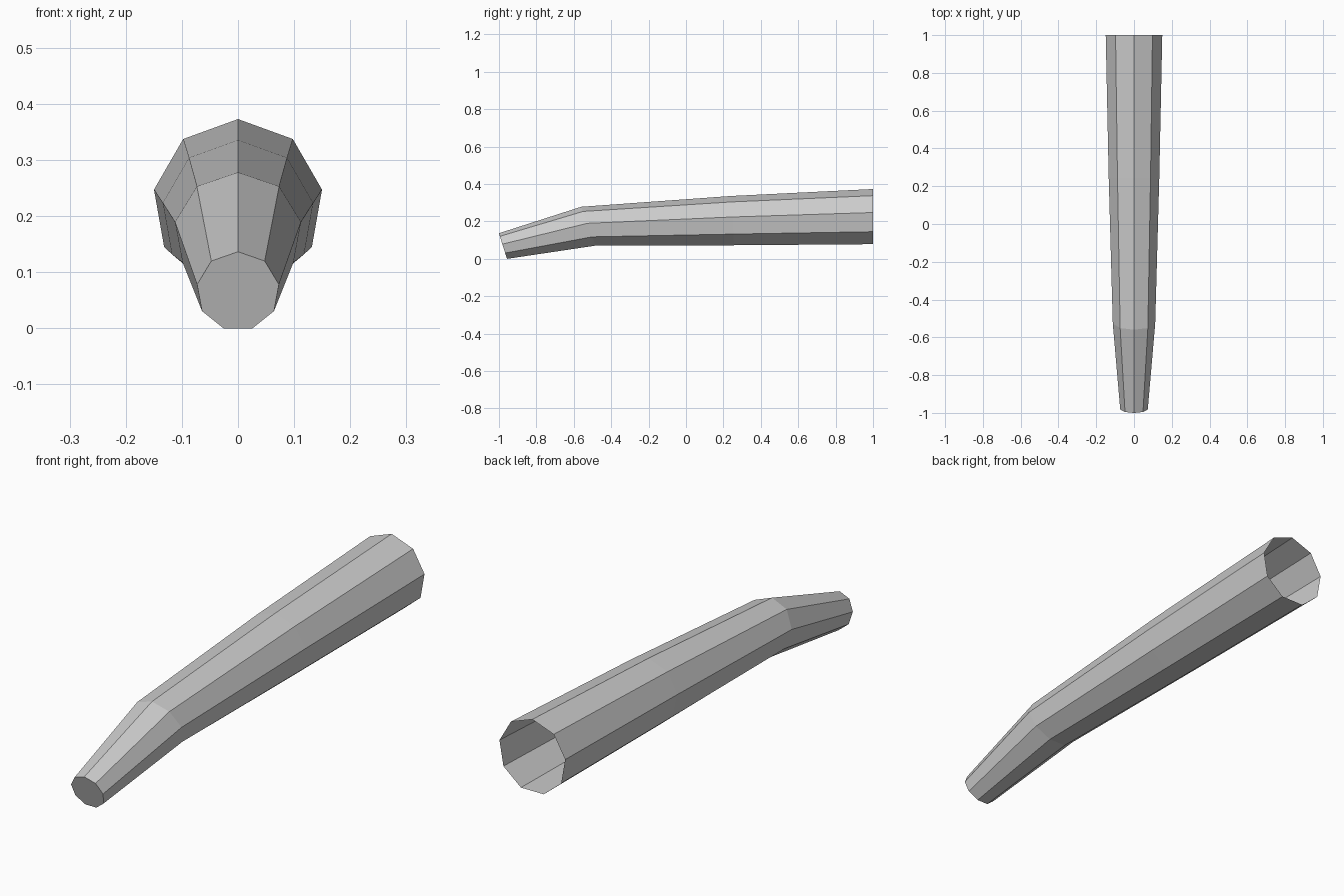
import bpy, bmesh
from math import sin, cos, tau, radians

cube = bpy.data.objects.get("Cube")
if cube:
    bpy.data.objects.remove(cube)

SIDES = 9
# Ring sections: centre y, centre z, radius, backward lean in degrees
RINGS = [(-0.978, 0.066, 0.074, 17.6),
         (-0.521, 0.171, 0.114, 20),
         (0.25, 0.200, 0.136, 3),
         (1.0, 0.221, 0.152, 0)]

grey = bpy.data.materials.new("plain_grey")
grey.use_nodes = True
colour = (0.6, 0.6, 0.6, 1)
grey.diffuse_color = colour
grey.node_tree.nodes["Principled BSDF"].inputs["Base Color"].default_value = colour


def add_ring(bm, y, z, radius, lean):
    """Nine-sided section with one corner at the top."""
    lean = radians(lean)
    ring = []
    for i in range(SIDES):
        a = tau * i / SIDES
        up = radius * cos(a)
        ring.append(bm.verts.new((radius * sin(a), y - up * sin(lean), z + up * cos(lean))))
    return ring


# Tapered bent tube: closed tip at the front, open at the back
bm = bmesh.new()
rings = [add_ring(bm, *r) for r in RINGS]
for a, b in zip(rings, rings[1:]):
    for i in range(SIDES):
        j = (i + 1) % SIDES
        bm.faces.new((a[i], b[i], b[j], a[j]))
bm.faces.new(rings[0])
bmesh.ops.recalc_face_normals(bm, faces=bm.faces)

mesh = bpy.data.meshes.new("tapered_tube")
bm.to_mesh(mesh)
bm.free()
mesh.materials.append(grey)
tube = bpy.data.objects.new("tapered_tube", mesh)
bpy.context.collection.objects.link(tube)
